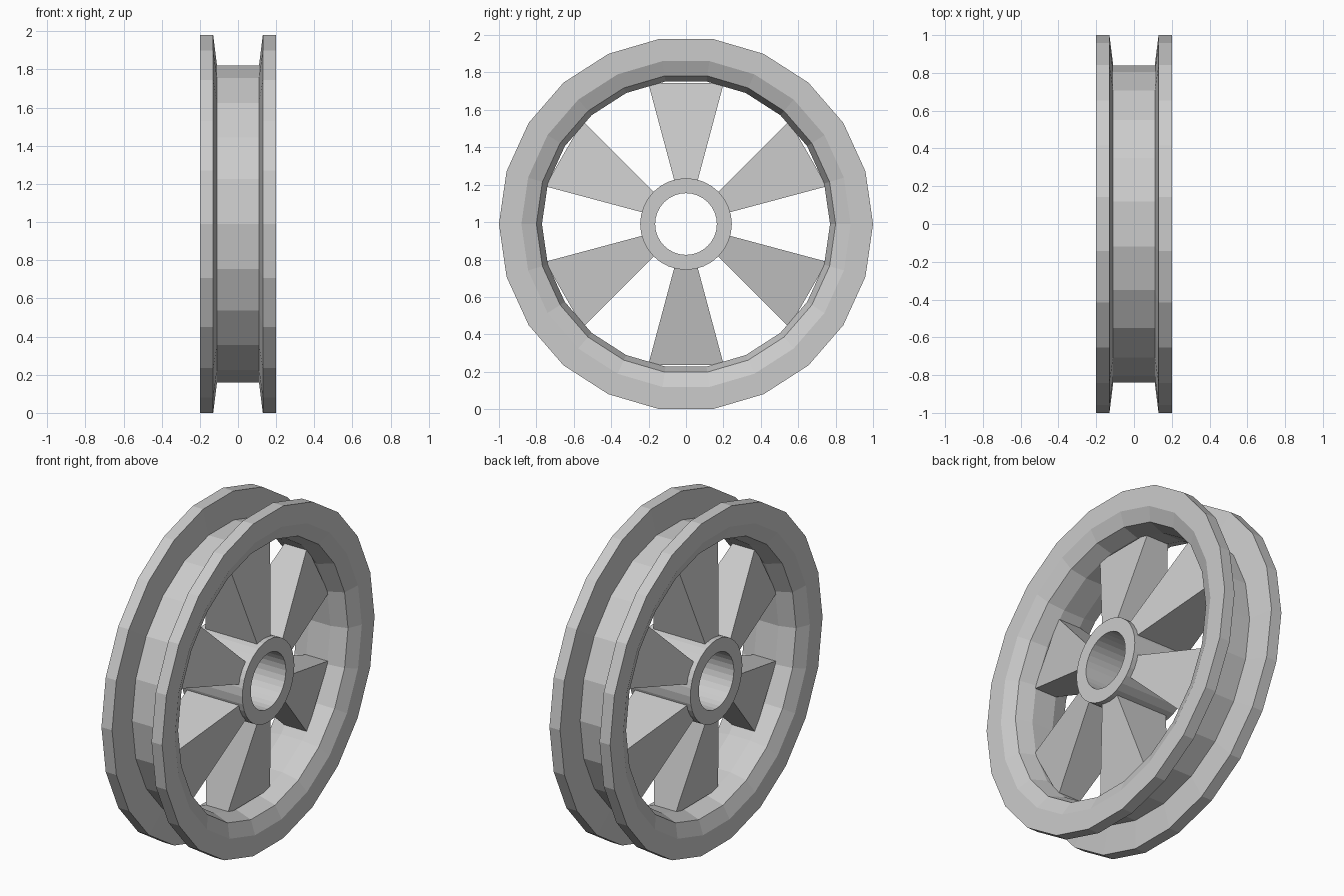
import bpy, bmesh
from math import sin, cos, pi, radians

if "Cube" in bpy.data.objects:
    bpy.data.objects.remove(bpy.data.objects["Cube"])

CZ = cos(pi / 22)  # the wheel rests on a flat of its 22-sided rim


def finish(name, bm):
    bmesh.ops.recalc_face_normals(bm, faces=bm.faces)
    me = bpy.data.meshes.new(name)
    bm.to_mesh(me)
    bm.free()
    ob = bpy.data.objects.new(name, me)
    ob.location.z = CZ
    bpy.context.collection.objects.link(ob)


def lathe(name, half, sides):
    """Spin a closed (x, radius) profile, mirrored in x, about the x axis."""
    prof = half + [(-x, r) for x, r in reversed(half)]
    bm = bmesh.new()
    rings = []
    for i in range(sides):
        a = 2 * pi * i / sides
        rings.append([bm.verts.new((x, r * cos(a), r * sin(a))) for x, r in prof])
    n = len(prof)
    for i in range(sides):
        p, q = rings[i], rings[(i + 1) % sides]
        for j in range(n):
            k = (j + 1) % n
            bm.faces.new((p[j], p[k], q[k], q[j]))
    finish(name, bm)


def spoke(name, angle):
    """30 degree wedge, thick at the hub and thin at the rim."""
    bm = bmesh.new()
    sections = []
    for r, t in ((0.21, 0.178), (0.78, 0.07)):
        sections.append([
            bm.verts.new((s * t, r * cos(angle + d), r * sin(angle + d)))
            for s, d in ((1, -pi / 12), (1, pi / 12), (-1, pi / 12), (-1, -pi / 12))])
    a, b = sections
    bm.faces.new(a)
    bm.faces.new(b)
    for j in range(4):
        k = (j + 1) % 4
        bm.faces.new((a[j], a[k], b[k], b[j]))
    finish(name, bm)


# Grooved rim with two flanges
lathe("rim", [(0.07, 0.77), (0.165, 0.80), (0.20, 0.88), (0.20, 1.0),
              (0.13, 1.0), (0.11, 0.84)], 22)

# Hub with open bore
lathe("hub", [(0.20, 0.165), (0.20, 0.245)], 32)

# Six tapered spokes
for i in range(6):
    spoke(f"spoke_{i + 1}", radians(30 + 60 * i))
